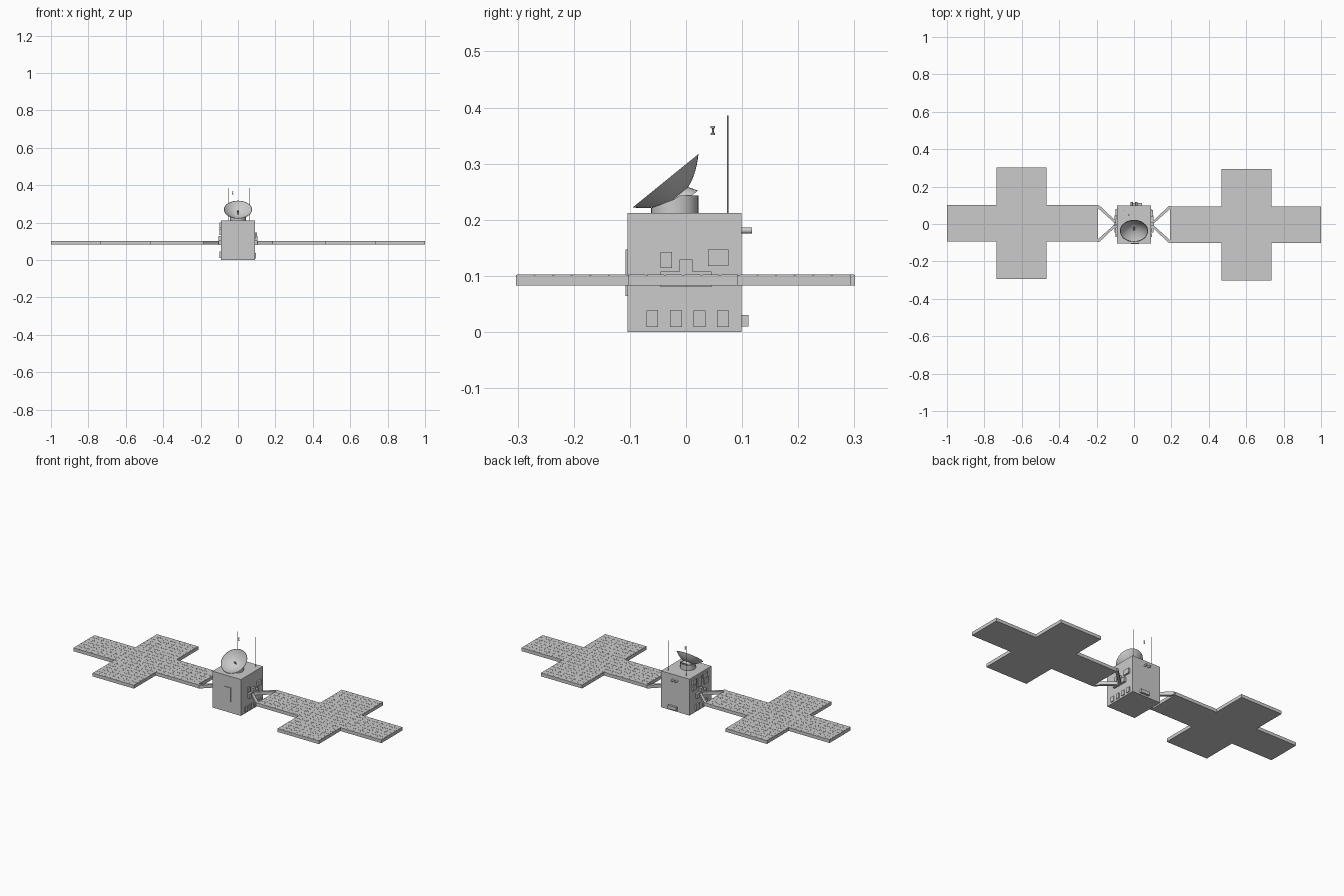
import bpy, bmesh
from math import pi, sin, cos, atan2
from mathutils import Vector, Matrix

if "Cube" in bpy.data.objects:
    bpy.data.objects.remove(bpy.data.objects["Cube"])


def finish(name, bm, smooth=False):
    bmesh.ops.recalc_face_normals(bm, faces=bm.faces)
    me = bpy.data.meshes.new(name)
    bm.to_mesh(me)
    bm.free()
    ob = bpy.data.objects.new(name, me)
    bpy.context.collection.objects.link(ob)
    if smooth:
        bpy.ops.object.select_all(action='DESELECT')
        ob.select_set(True)
        bpy.context.view_layer.objects.active = ob
        bpy.ops.object.shade_smooth_by_angle(angle=0.6)
    return ob


def add_box(bm, x0, x1, y0, y1, z0, z1):
    m = (Matrix.Translation(((x0 + x1) / 2, (y0 + y1) / 2, (z0 + z1) / 2))
         @ Matrix.Diagonal((abs(x1 - x0), y1 - y0, z1 - z0, 1)))
    bmesh.ops.create_cube(bm, size=1, matrix=m)


def box(name, *b):
    bm = bmesh.new()
    add_box(bm, *b)
    return finish(name, bm)


def prism(name, pts, axis):
    """Closed outline extruded along a vector."""
    bm = bmesh.new()
    f = bm.faces.new([bm.verts.new(p) for p in pts])
    r = bmesh.ops.extrude_face_region(bm, geom=[f])
    bmesh.ops.translate(bm, vec=axis,
                        verts=[v for v in r['geom'] if isinstance(v, bmesh.types.BMVert)])
    return finish(name, bm)


def rod(name, a, b, r0, r1=None, n=24):
    a, b = Vector(a), Vector(b)
    d = b - a
    m = Matrix.Translation((a + b) / 2) @ d.to_track_quat('Z', 'Y').to_matrix().to_4x4()
    bm = bmesh.new()
    bmesh.ops.create_cone(bm, cap_ends=True, segments=n, radius1=r0,
                          radius2=r0 if r1 is None else r1, depth=d.length, matrix=m)
    return finish(name, bm, True)


def lathe(name, prof, m, n=40):
    bm = bmesh.new()
    vs = [bm.verts.new((r, 0, z)) for r, z in prof]
    es = [bm.edges.new(p) for p in zip(vs, vs[1:])]
    bmesh.ops.spin(bm, geom=vs + es, cent=(0, 0, 0), axis=(0, 0, 1), angle=2 * pi, steps=n)
    bmesh.ops.remove_doubles(bm, verts=bm.verts, dist=1e-5)
    bmesh.ops.transform(bm, matrix=m, verts=bm.verts)
    return finish(name, bm, True)


# Main body
BX, BY0, BY1, BZ = 0.092, -0.104, 0.099, 0.2125
box("body", -BX, BX, BY0, BY1, 0, BZ)

# Solar wings: cross-shaped slab, raised cells, yoke and hinge bracket
Z0, Z1 = 0.083, 0.102
A, B, C, D = 0.193, 0.467, 0.735, 1.0
H, W = 0.0975, 0.298
for side, s, yc in (("right", 1, -0.005), ("left", -1, 0.003)):
    outline = [(A, -H), (B, -H), (B, -W), (C, -W), (C, -H), (D, -H),
               (D, H), (C, H), (C, W), (B, W), (B, H), (A, H)]
    prism(side + "_solar_wing", [(s * x, y + yc, Z0) for x, y in outline], (0, 0, Z1 - Z0))

    bm = bmesh.new()
    for x0, x1, y0, y1, nx, ny in ((A, B, -H, H, 7, 6), (B, C, -W, W, 7, 18), (C, D, -H, H, 7, 6)):
        dx, dy = (x1 - x0) / nx, (y1 - y0) / ny
        for i in range(nx):
            for j in range(ny):
                xa, ya = x0 + i * dx, y0 + j * dy + yc
                xs = sorted((s * (xa + .002), s * (xa + dx - .002)))
                add_box(bm, *xs, ya + .002, ya + dy - .002, Z1 - .002, Z1 + .0006)
    finish(side + "_solar_cells", bm)

    for k in (-1, 1):
        prism(side + "_yoke_strut",
              [(s * x, k * y + yc / 2, Z0) for x, y in
               ((0.104, 0.004), (0.104, 0.021), (0.185, H), (A + .002, H), (A + .002, H - .012))],
              (0, 0, Z1 - Z0))
    prism(side + "_hinge_bracket",
          [(s * (BX - .002), y, z) for y, z in
           ((-.045, .08), (.045, .08), (.045, .108), (.012, .108), (.012, .129),
            (-.012, .129), (-.012, .108), (-.045, .108))], (s * 0.014, 0, 0))

# Right side equipment
for i in range(4):
    y = -0.06 + i * 0.042
    box("right_vent", BX - .002, 0.097, y - .0105, y + .0105, 0.009, 0.038)
box("right_small_panel", BX - .002, 0.097, -0.045, -0.025, 0.114, 0.143)
box("right_large_panel", BX - .002, 0.102, 0.039, 0.076, 0.118, 0.147)

# Left side equipment
for y0, y1, z0, z1 in ((-.07, -.03, .135, .165), (-.06, -.02, .172, .2), (-.005, .03, .14, .195),
                       (.04, .075, .135, .16), (.045, .08, .168, .198)):
    box("left_equipment_box", -0.1, -BX + .002, y0, y1, z0, z1)
for y in (-0.04, 0.03):
    box("left_lower_box", -0.1, -BX + .002, y - .018, y + .018, 0.01, 0.045)

# Front hatch, rear box and rear thrusters
box("front_hatch", -0.016, 0.028, -0.1075, BY0 + .002, 0.064, 0.147)
box("rear_box", -0.013, 0.042, BY1 - .002, 0.111, 0.01, 0.03)
for x in (-0.012, 0.012):
    rod("rear_thruster", (x, BY1 - .004, 0.181), (x, 0.118, 0.181), 0.0055, n=16)

# Dish pedestal, its front trimmed to clear the dish
ped = rod("dish_pedestal", (0, -0.02, BZ - .002), (0, -0.02, 0.243), 0.042, n=32)
for v in ped.data.vertices:
    if v.co.z > 0.23 and v.co.y < -0.012:
        v.co.z = 0.240 + (v.co.y + 0.012) * 0.38

# Dish: thin paraboloid tilted towards the front
axis = Vector((0, -0.63, 0.776)).normalized()
rim = Vector((0, -0.0365, 0.2695))
R, DEPTH, T = 0.0755, 0.038, 0.002
outer = [(R * i / 10, -DEPTH * (1 - (i / 10) ** 2)) for i in range(11)]
inner = [((R - T) * i / 10, -(DEPTH - T) * (1 - (i / 10) ** 2)) for i in range(10, -1, -1)]
tilt = Matrix.Translation(rim) @ Matrix.Rotation(atan2(0.63, 0.776), 4, 'X')
lathe("dish", outer + inner, tilt)
base = rim - axis * DEPTH
rod("dish_neck", base - axis * 0.012, base + axis * 0.004, 0.034, 0.024)
rod("dish_feed_stem", base, base + axis * 0.028, 0.002, n=10)
rod("dish_feed_tip", base + axis * 0.024, base + axis * 0.031, 0.005, n=12)

# Free-standing spool above the dish
lathe("feed_spool", [(0, -.008), (.004, -.008), (.004, -.005), (.0015, -.003), (.0015, .003),
                     (.004, .005), (.004, .008), (0, .008)],
      Matrix.Translation((-0.028, 0.048, 0.359)), 12)

# Whip antennas
for x in (-0.053, 0.064):
    rod("whip_antenna", (x, 0.074, BZ - .002), (x, 0.074, 0.386), 0.0013, n=8)
